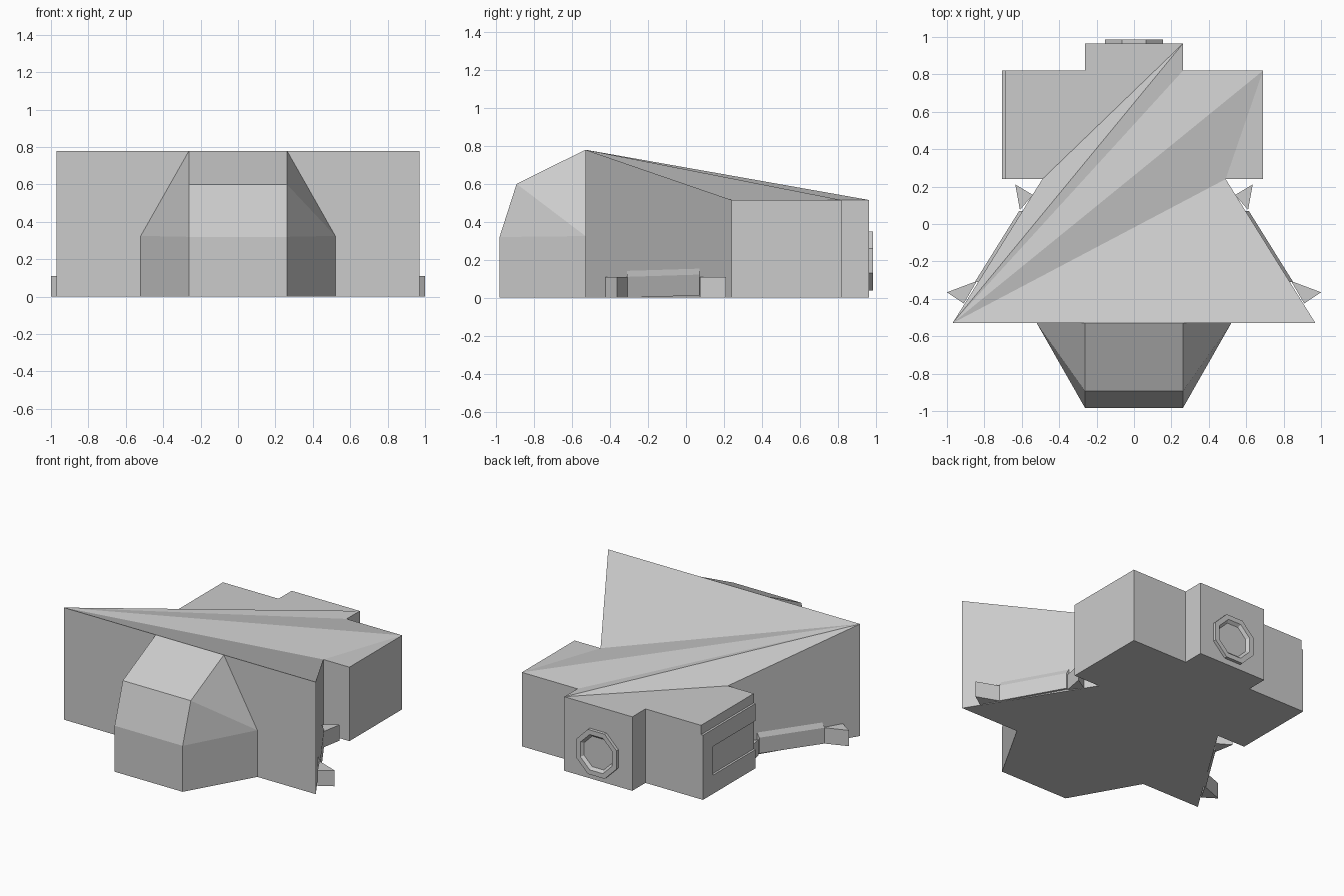
import bpy, bmesh
from math import pi, sin, cos

if "Cube" in bpy.data.objects:
    bpy.data.objects.remove(bpy.data.objects["Cube"])


def make(name, verts, faces=None):
    """Mesh from faces, or the convex hull of the points if no faces given."""
    bm = bmesh.new()
    vs = [bm.verts.new(v) for v in verts]
    if faces is None:
        bmesh.ops.convex_hull(bm, input=vs)
        bmesh.ops.dissolve_limit(bm, angle_limit=0.02, verts=bm.verts, edges=bm.edges)
    else:
        for f in faces:
            bm.faces.new([vs[i] for i in f])
    bmesh.ops.recalc_face_normals(bm, faces=bm.faces)
    me = bpy.data.meshes.new(name)
    bm.to_mesh(me)
    bm.free()
    ob = bpy.data.objects.new(name, me)
    bpy.context.collection.objects.link(ob)
    return ob


def prism(name, pts, z0, z1):
    return make(name, [(x, y, z) for z in (z0, z1) for x, y in pts])


# Main hull: cross-shaped plan with a roof that slopes down to the back
half = [(.97, -.53), (.49, .24), (.69, .24), (.69, .82), (.262, .82), (.262, .965)]
plan = half + [(-x, y) for x, y in reversed(half)]
n = len(plan)
top = [(x, y, .78 if y < 0 else .515) for x, y in plan]
base = [(x, y, 0) for x, y in plan]
walls = [(i, (i + 1) % n, n + (i + 1) % n, n + i) for i in range(n)]
floor = [tuple(range(n))]
# roof triangles fan out from the front left corner, the rest is level
fan = [0, 1, 3, 4, 5, 10]
roof = [(11, a, b) for a, b in zip(fan, fan[1:])]
roof += [(1, 2, 3), (5, 6, 7), (5, 7, 10), (7, 8, 10), (8, 9, 10)]
make("hull", base + top, floor + walls + [tuple(n + i for i in f) for f in roof])

# Faceted nose cabin
make("nose_cabin", [(s * x, y, z) for s in (-1, 1) for x, y, z in
     [(.52, -.53, 0), (.262, -.983, 0), (.262, -.983, .32), (.52, -.53, .325),
      (.262, -.893, .6), (.262, -.53, .78)]])

# Low side bars with a wedge at each end
for s, side in ((1, "right"), (-1, "left")):
    prism(side + "_front_wedge",
          [(s * x, y) for x, y in [(1, -.365), (.84, -.305), (.91, -.425)]], 0, .11)
    prism(side + "_rear_wedge",
          [(s * x, y) for x, y in [(.635, .212), (.54, .155), (.61, .075)]], 0, .11)
    make(side + "_side_bar", [(s * (x + dx), y, z + dz)
         for x, y, dz in [(.833, -.31, 0), (.596, .07, .012)]
         for dx, z in [(-.04, 0), (.018, 0), (.018, .11), (-.005, .15), (-.04, .15)]])

# Raised panel frame on the left side of the rear box
for name, y0, y1, z0, z1 in [("panel_upper_rail", .24, .82, .33, .45),
                             ("panel_lower_rail", .24, .82, 0, .13),
                             ("panel_post", .71, .82, .13, .33)]:
    prism(name, [(-.705, y0), (-.705, y1), (-.68, y1), (-.68, y0)], z0, z1)

# Octagonal ring on the back
profile = [(.168, .96), (.168, .987), (.133, .987), (.115, .968)]
ring = [(r * sin(pi / 8 + k * pi / 4), y, .194 + r * cos(pi / 8 + k * pi / 4))
        for r, y in profile for k in range(8)]
quads = [(j * 8 + k, j * 8 + (k + 1) % 8, (j + 1) * 8 + (k + 1) % 8, (j + 1) * 8 + k)
         for j in range(3) for k in range(8)]
make("rear_hatch", ring, quads + [tuple(range(24, 32)), tuple(range(8))])
